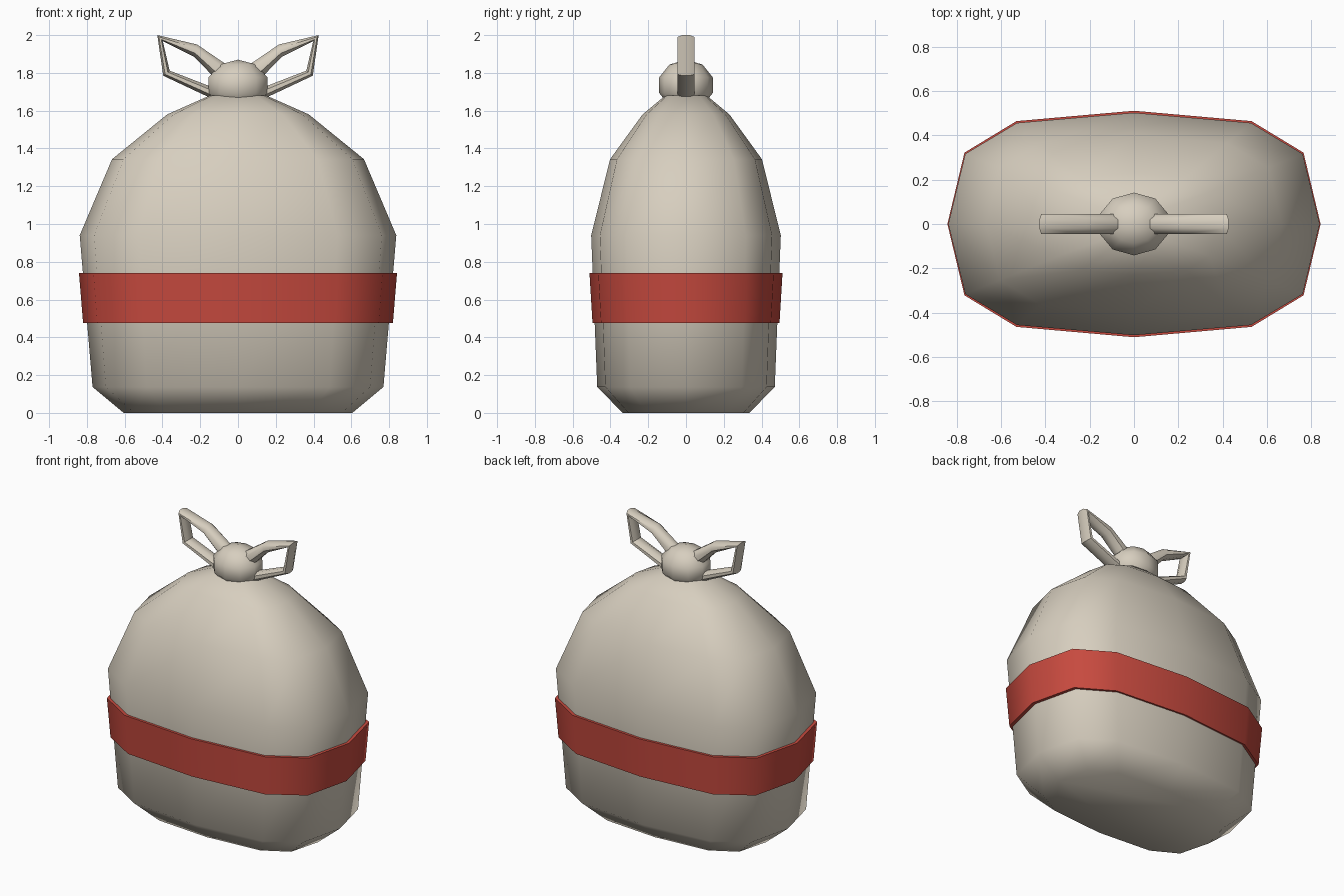
import bpy, bmesh, math

if "Cube" in bpy.data.objects:
    bpy.data.objects.remove(bpy.data.objects["Cube"])


def material(name, rgb):
    m = bpy.data.materials.new(name)
    m.diffuse_color = (*rgb, 1)
    m.use_nodes = True
    m.node_tree.nodes["Principled BSDF"].inputs["Base Color"].default_value = m.diffuse_color
    return m


cloth = material("beige cloth", (0.68, 0.62, 0.52))
red = material("red band", (0.57, 0.068, 0.049))


def loft(name, rings, mat, close_loop=False, angle=None):
    """Skin a list of equal-length point rings, capping or joining the ends."""
    bm = bmesh.new()
    vs = [[bm.verts.new(p) for p in ring] for ring in rings]
    n = len(vs[0])
    pairs = list(zip(vs, vs[1:])) + ([(vs[-1], vs[0])] if close_loop else [])
    for a, b in pairs:
        for i in range(n):
            j = (i + 1) % n
            bm.faces.new((a[i], a[j], b[j], b[i]))
    if not close_loop:
        bm.faces.new(vs[0][::-1])
        bm.faces.new(vs[-1])
    bmesh.ops.recalc_face_normals(bm, faces=bm.faces)
    me = bpy.data.meshes.new(name)
    bm.to_mesh(me)
    bm.free()
    ob = bpy.data.objects.new(name, me)
    bpy.context.collection.objects.link(ob)
    me.materials.append(mat)
    finish(ob, angle)
    return ob


def finish(ob, angle=None):
    bpy.ops.object.select_all(action='DESELECT')
    ob.select_set(True)
    bpy.context.view_layer.objects.active = ob
    if angle is None:
        bpy.ops.object.shade_smooth()
    else:
        bpy.ops.object.shade_smooth_by_angle(angle=math.radians(angle))


def section(rx, ry, z, n=12, p=2 / 3):
    """Rounded-box cross-section (superellipse)."""
    pts = []
    for i in range(n):
        a = 2 * math.pi * i / n
        c, s = math.cos(a), math.sin(a)
        pts.append((math.copysign(abs(c) ** p, c) * rx if abs(c) > 1e-6 else 0,
                    math.copysign(abs(s) ** p, s) * ry if abs(s) > 1e-6 else 0, z))
    return pts


# sack body
profile = [(0.605, 0.335, 0), (0.77, 0.47, 0.137), (0.838, 0.502, 0.94),
           (0.667, 0.402, 1.343), (0.375, 0.23, 1.58), (0.15, 0.11, 1.68)]
loft("sack_body", [section(*r) for r in profile], cloth)

# red band wrapped round the sack
band = [(0.78, 0.465, 0.475), (0.82, 0.495, 0.475),
        (0.842, 0.511, 0.74), (0.80, 0.48, 0.74)]
loft("red_band", [section(*r) for r in band], red, close_loop=True, angle=50)

# knot
bpy.ops.mesh.primitive_uv_sphere_add(segments=10, ring_count=5, radius=1,
                                     location=(0, 0, 1.735))
knot = bpy.context.object
knot.name = "knot"
knot.scale = (0.172, 0.149, 0.135)
bpy.ops.object.transform_apply(location=False, rotation=False, scale=True)
knot.data.materials.append(cloth)
finish(knot)

# two bow loops: tube stations given as (outer xz, inner xz)
stations = [((0.07, 1.85), (0.115, 1.765)), ((0.216, 1.95), (0.232, 1.885)),
            ((0.427, 2.0), (0.398, 1.968)), ((0.396, 1.785), (0.362, 1.812)),
            ((0.13, 1.66), (0.12, 1.718))]
for side, label in ((-1, "left"), (1, "right")):
    rings = []
    for (ox, oz), (ix, iz) in stations:
        ring = []
        for k in range(8):
            a = math.pi * (k + 0.5) / 4
            t = 0.5 + 0.5 * math.cos(a) / math.cos(math.pi / 8)
            ring.append((side * (ix + (ox - ix) * t),
                         0.045 * math.sin(a) / math.cos(math.pi / 8),
                         iz + (oz - iz) * t))
        rings.append(ring)
    loft(label + "_bow_loop", rings, cloth, close_loop=True, angle=50)
